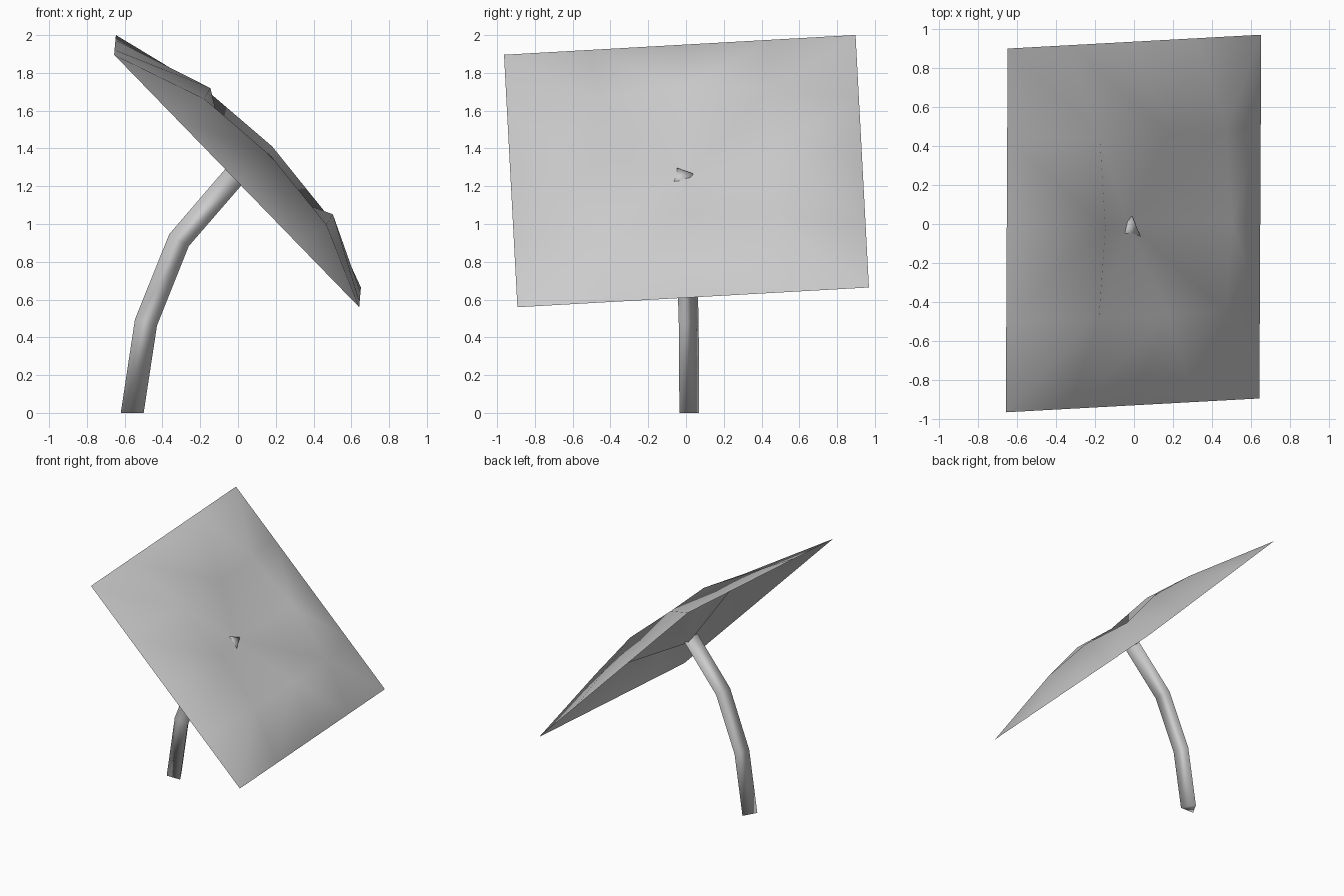
import bpy, bmesh, math
from mathutils import Vector

if "Cube" in bpy.data.objects:
    bpy.data.objects.remove(bpy.data.objects["Cube"])


def finish(bm, name):
    bmesh.ops.recalc_face_normals(bm, faces=bm.faces)
    me = bpy.data.meshes.new(name)
    bm.to_mesh(me)
    bm.free()
    for p in me.polygons:
        p.use_smooth = True
    ob = bpy.data.objects.new(name, me)
    bpy.context.collection.objects.link(ob)
    return ob


# Tilted square panel: flat rim, raised ring of folds, sunken centre
centre = Vector((-0.0025, 0.0025, 1.28))
u = Vector((0.696, 0.038, -0.717)).normalized()
v = Vector((0.005, 0.998, 0.056)).normalized()
n = u.cross(v).normalized()
HALF = 0.932


def panel_point(i, j):
    p = centre + u * (i * HALF / 2) + v * (j * HALF / 2)
    if max(abs(i), abs(j)) == 2:
        return p
    if i == 0 and j == 0:
        return p - n * 0.04
    height = 0.16 if abs(i) == abs(j) else 0.203
    return p + n * height + u * 0.05


bm = bmesh.new()
grid = {(i, j): bm.verts.new(panel_point(i, j))
        for i in range(-2, 3) for j in range(-2, 3)}
for i in range(-2, 2):
    for j in range(-2, 2):
        a, b = grid[i, j], grid[i + 1, j]
        c, d = grid[i + 1, j + 1], grid[i, j + 1]
        # diagonals run outwards from the centre
        if (i + 0.5) * (j + 0.5) > 0:
            bm.faces.new((a, b, c))
            bm.faces.new((a, c, d))
        else:
            bm.faces.new((a, b, d))
            bm.faces.new((b, c, d))
finish(bm, "panel")

# Bent three-sided pole, its tip poking through the panel
path = [Vector(p) for p in ((-0.56, 0, 0), (-0.487, -0.003, 0.48),
                            (-0.312, -0.015, 0.915), (-0.01, -0.032, 1.265))]
tangents = [Vector((0, 0, 1))]
for k in range(1, len(path)):
    t = (path[k] - path[k - 1]).normalized()
    if k + 1 < len(path):
        t = (t + (path[k + 1] - path[k]).normalized()).normalized()
    tangents.append(t)

bm = bmesh.new()
rings = []
for p, t in zip(path, tangents):
    side = Vector((0, 1, 0)).cross(t).normalized()
    up = t.cross(side)
    ring = []
    for k in range(3):
        a = math.pi / 2 + k * math.tau / 3
        ring.append(bm.verts.new(p + (side * math.cos(a) + up * math.sin(a)) * 0.07))
    rings.append(ring)
for r0, r1 in zip(rings, rings[1:]):
    for k in range(3):
        m = (k + 1) % 3
        bm.faces.new((r0[k], r0[m], r1[m], r1[k]))
bm.faces.new(rings[0])
bm.faces.new(rings[-1])
finish(bm, "pole")
